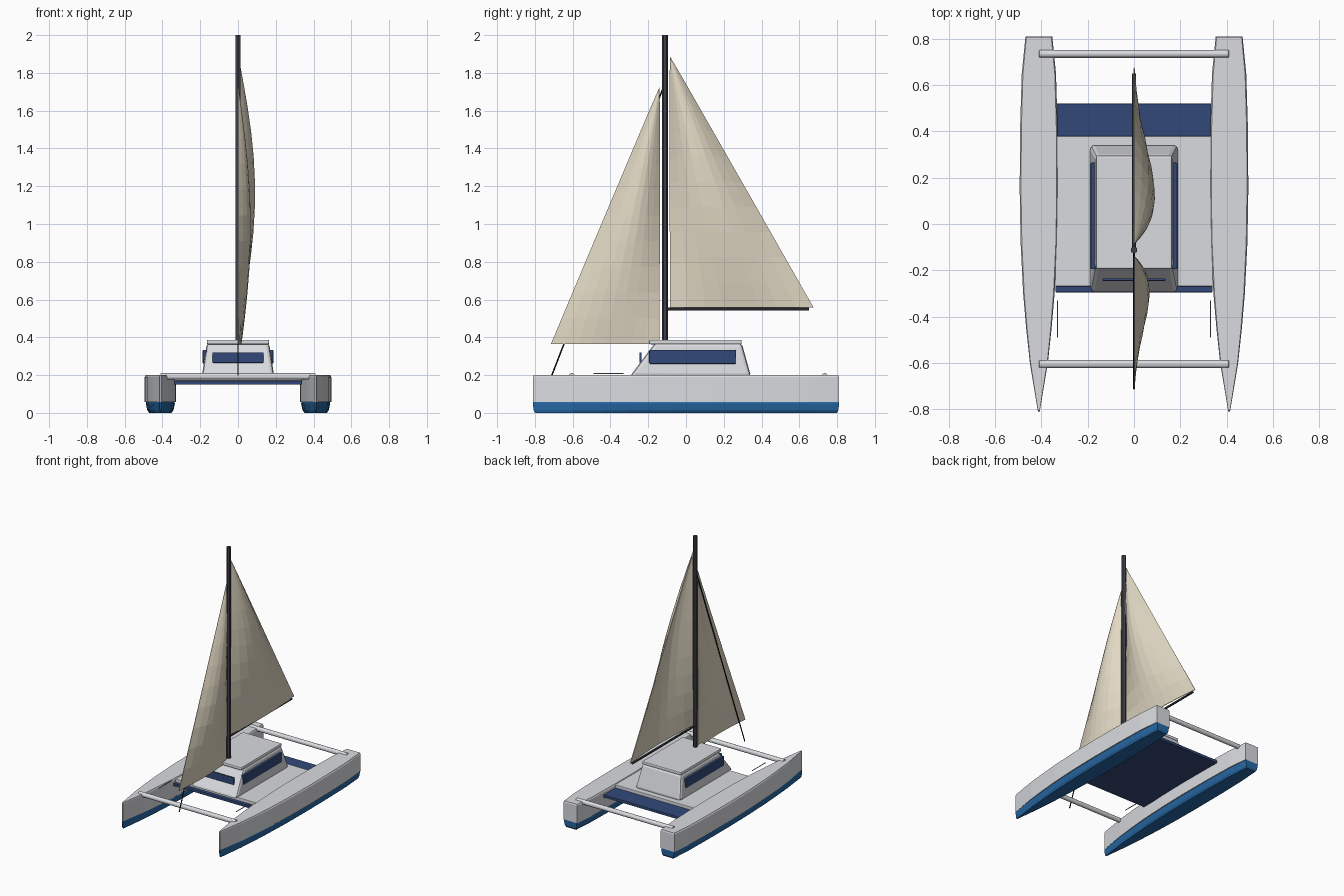
import bpy, bmesh, math
from mathutils import Vector

if "Cube" in bpy.data.objects:
    bpy.data.objects.remove(bpy.data.objects["Cube"])


def material(name, rgb):
    m = bpy.data.materials.new(name)
    m.diffuse_color = (*rgb, 1)
    m.use_nodes = True
    m.node_tree.nodes["Principled BSDF"].inputs["Base Color"].default_value = m.diffuse_color
    return m


WHITE = material("hull_white", (0.70, 0.71, 0.74))
BLUE = material("antifoul_blue", (0.02, 0.14, 0.38))
NAVY = material("navy", (0.032, 0.066, 0.19))
SAIL = material("canvas", (0.76, 0.69, 0.55))
DARK = material("spar_dark", (0.05, 0.05, 0.065))
BLACK = material("rigging_black", (0.01, 0.01, 0.012))
GREY = material("rail_grey", (0.35, 0.36, 0.38))


def finish(name, bm, mat, bevel=0, segments=2):
    bmesh.ops.recalc_face_normals(bm, faces=bm.faces)
    me = bpy.data.meshes.new(name)
    bm.to_mesh(me)
    bm.free()
    me.materials.append(mat)
    ob = bpy.data.objects.new(name, me)
    bpy.context.collection.objects.link(ob)
    if bevel:
        mod = ob.modifiers.new("bevel", 'BEVEL')
        mod.width, mod.segments = bevel, segments
        mod.limit_method, mod.angle_limit = 'ANGLE', math.radians(35)
    return ob


def loft(name, rings, mat, bevel=0, segments=2):
    """Closed solid through rings of equal point count."""
    bm = bmesh.new()
    loops = [[bm.verts.new(p) for p in r] for r in rings]
    n = len(loops[0])
    for a, b in zip(loops, loops[1:]):
        for i in range(n):
            j = (i + 1) % n
            bm.faces.new((a[i], a[j], b[j], b[i]))
    bm.faces.new(loops[0])
    bm.faces.new(loops[-1])
    return finish(name, bm, mat, bevel, segments)


def rect(x, y0, y1, z):
    return [(-x, y0, z), (x, y0, z), (x, y1, z), (-x, y1, z)]


def box(name, x, y, z, mat, bevel=0):
    ring = lambda h: [(x[0], y[0], h), (x[1], y[0], h), (x[1], y[1], h), (x[0], y[1], h)]
    return loft(name, [ring(z[0]), ring(z[1])], mat, bevel)


def rod(name, a, b, r, mat, sides=8, bevel=0):
    a, b = Vector(a), Vector(b)
    q = (b - a).to_track_quat('Z', 'Y')
    ring = [q @ Vector((r * math.sin(2 * math.pi * i / sides),
                        r * math.cos(2 * math.pi * i / sides), 0)) for i in range(sides)]
    return loft(name, [[a + p for p in ring], [b + p for p in ring]], mat, bevel)


# Hulls: plan outline of half widths from bow to stern
PLAN = [(-0.81, 0.004), (-0.6, 0.039), (-0.45, 0.055), (-0.3, 0.068), (-0.08, 0.079),
        (0.15, 0.083), (0.42, 0.081), (0.65, 0.074), (0.81, 0.058)]


def outline(cx, z, scale=1.0, trim=0.0):
    pts = [(w * scale, y * (1 - trim)) for y, w in PLAN]
    return ([(cx + w, y, z) for w, y in pts] + [(cx - w, y, z) for w, y in reversed(pts)])


for side, label in ((-1, "left"), (1, "right")):
    cx = side * 0.411
    loft(label + "_hull", [outline(cx, 0.058), outline(cx, 0.19), outline(cx, 0.2, 0.93, 0.004)], WHITE)
    loft(label + "_hull_bottom", [outline(cx, 0.0, 0.72, 0.012), outline(cx, 0.015, 0.84, 0.003),
                                  outline(cx, 0.05, 0.93), outline(cx, 0.058, 0.9)], BLUE)
    # Grab rail and side window
    x = side * 0.33
    rod(label + "_grab_rail", (x, -0.49, 0.208), (x, -0.33, 0.208), 0.003, GREY, 6)
    box(label + "_window", sorted((side * 0.165, side * 0.187)), (-0.195, 0.265), (0.26, 0.333), NAVY, 0.004)

# Bridge deck
box("bridge_underside", (-0.34, 0.34), (-0.295, 0.52), (0.15, 0.171), NAVY, 0.003)
box("bridge_deck", (-0.34, 0.34), (-0.27, 0.38), (0.165, 0.195), WHITE, 0.004)

# Cabin, roof and front window
loft("cabin", [rect(0.192, -0.3, 0.345, 0.19), rect(0.165, -0.165, 0.295, 0.37)], WHITE, 0.018)
box("cabin_roof", (-0.165, 0.165), (-0.195, 0.295), (0.363, 0.387), WHITE, 0.007)
box("front_window", (-0.135, 0.135), (-0.246, -0.235), (0.265, 0.32), NAVY, 0.003)

# Cross beams
for y, label in ((-0.605, "front"), (0.735, "rear")):
    rod(label + "_cross_beam", (-0.41, y, 0.193), (0.41, y, 0.193), 0.018, WHITE, 10, 0.003)

# Mast, boom and forestay
mast = rod("mast", (0, 0, 0.38), (0, 0, 2.0), 0.016, DARK, 6)
mast.location.y = -0.112
rod("boom", (0, -0.1, 0.549), (0, 0.65, 0.549), 0.008, DARK, 8)
rod("forestay", (0, -0.71, 0.2), (0, -0.125, 1.71), 0.004, BLACK, 6)


def sail(name, luff_y, tip_y, z0, z1, belly, nu=8, nv=10):
    """Triangular sail bulging towards +x, narrowing to its head."""
    bm = bmesh.new()
    rows = []
    for j in range(nv):
        v = j / nv
        row = []
        for i in range(nu + 1):
            u = i / nu
            x = belly * math.sin(math.pi * u) * math.sin(math.pi * (0.08 + 0.92 * v))
            row.append(bm.verts.new((x, luff_y + (tip_y - luff_y) * u * (1 - v), z0 + (z1 - z0) * v)))
        rows.append(row)
    head = bm.verts.new((0, luff_y, z1))
    for a, b in zip(rows, rows[1:]):
        for i in range(nu):
            bm.faces.new((a[i], a[i + 1], b[i + 1], b[i]))
    for i in range(nu):
        bm.faces.new((rows[-1][i], rows[-1][i + 1], head))
    ob = finish(name, bm, SAIL)
    mod = ob.modifiers.new("thickness", 'SOLIDIFY')
    mod.thickness, mod.offset = 0.005, 0
    return ob


sail("main_sail", -0.085, 0.675, 0.558, 1.887, 0.088)
sail("jib_sail", -0.14, -0.715, 0.365, 1.725, 0.065)
